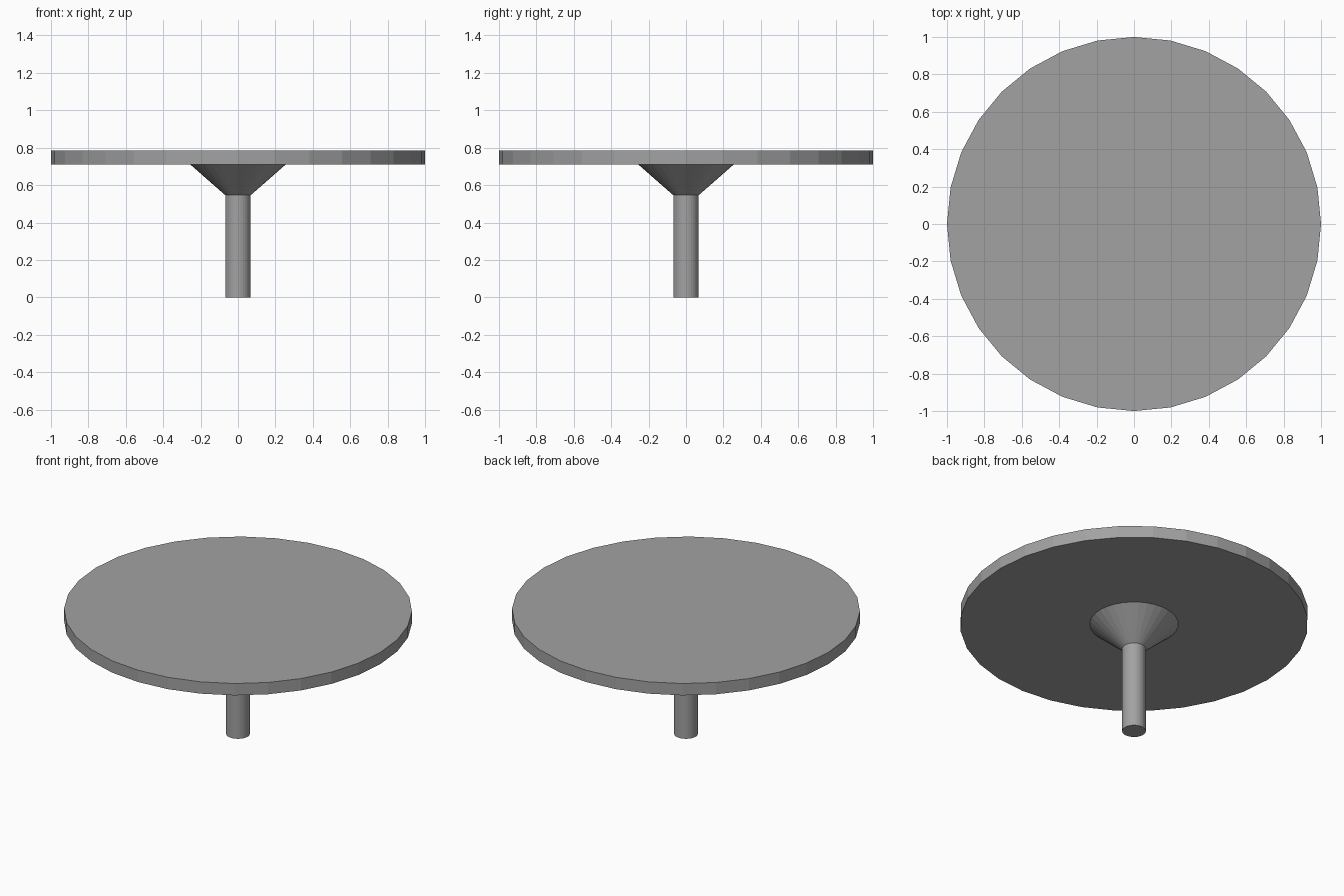
import bpy

if "Cube" in bpy.data.objects:
    bpy.data.objects.remove(bpy.data.objects["Cube"])

SIDES = 32

# Dark grey shared by all parts
grey = bpy.data.materials.new("dark_grey")
grey.diffuse_color = (0.36, 0.36, 0.36, 1.0)
grey.use_nodes = True
grey.node_tree.nodes["Principled BSDF"].inputs["Base Color"].default_value = grey.diffuse_color


def turned_part(name, r_bottom, r_top, z_bottom, z_top):
    """Flat-faced round part standing on the z axis."""
    bpy.ops.mesh.primitive_cone_add(
        vertices=SIDES, radius1=r_bottom, radius2=r_top,
        depth=z_top - z_bottom, location=(0, 0, (z_bottom + z_top) / 2))
    obj = bpy.context.object
    obj.name = name
    obj.data.name = name
    obj.data.materials.append(grey)
    return obj


# Round slab top
turned_part("table_top", 1.0, 1.0, 0.71, 0.785)

# Flared collar under the top
turned_part("support_collar", 0.068, 0.255, 0.546, 0.71)

# Central post
turned_part("post", 0.068, 0.068, 0.0, 0.546)
